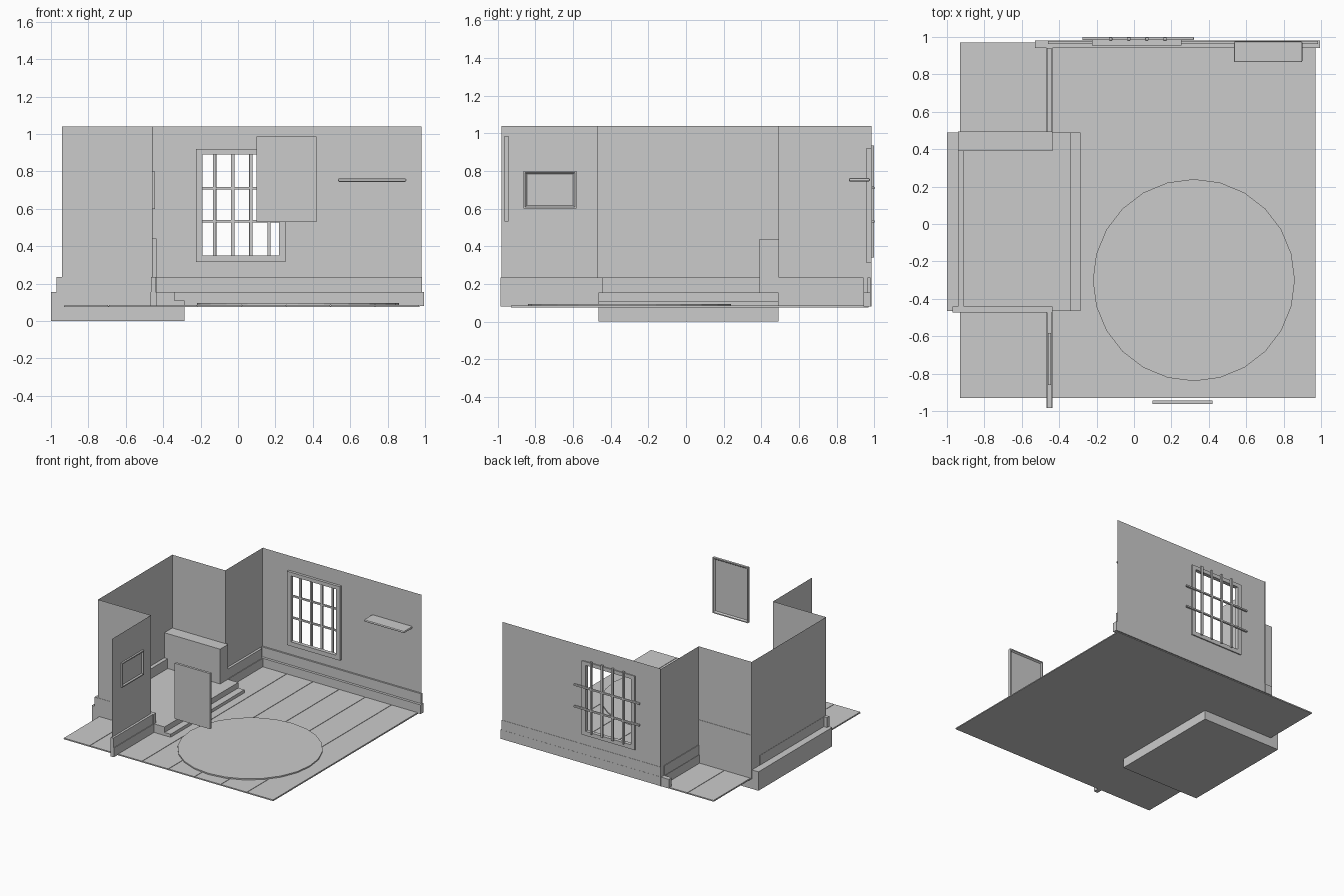
import bpy, bmesh, math
from mathutils import Matrix

if "Cube" in bpy.data.objects:
    bpy.data.objects.remove(bpy.data.objects["Cube"])


def finish(name, bm):
    me = bpy.data.meshes.new(name)
    bm.to_mesh(me)
    bm.free()
    ob = bpy.data.objects.new(name, me)
    bpy.context.collection.objects.link(ob)
    return ob


def box(name, x0, x1, y0, y1, z0, z1, bevel=0):
    bm = bmesh.new()
    bmesh.ops.create_cube(bm, size=1)
    for v in bm.verts:
        v.co = ((x0 + x1) / 2 + v.co.x * (x1 - x0),
                (y0 + y1) / 2 + v.co.y * (y1 - y0),
                (z0 + z1) / 2 + v.co.z * (z1 - z0))
    ob = finish(name, bm)
    if bevel:
        m = ob.modifiers.new("bevel", "BEVEL")
        m.width, m.segments = bevel, 2
    return ob


def picture(name, w, h, d, loc, rot):
    # shallow block, front face inset for the rim and then sunk with a sloped edge
    bm = bmesh.new()
    bmesh.ops.create_cube(bm, size=1)
    bmesh.ops.scale(bm, vec=(w, d, h), verts=bm.verts)
    bm.normal_update()
    face = next(f for f in bm.faces if f.normal.y > 0.9)
    bmesh.ops.inset_region(bm, faces=[face], thickness=0.012)
    bmesh.ops.inset_region(bm, faces=[face], thickness=0.012, depth=-d * 0.6)
    bmesh.ops.rotate(bm, matrix=Matrix.Rotation(rot, 3, 'Z'), verts=bm.verts)
    bmesh.ops.translate(bm, vec=loc, verts=bm.verts)
    return finish(name, bm)


Z0, LEDGE, BASE, TOP = 0.08, 0.155, 0.235, 1.04

# floor slab with planks running front to back
box("floor_slab", -0.93, 0.97, -0.93, 0.97, 0.075, 0.081)
n = 8
pw = 1.9 / n
for i in range(n):
    x = -0.93 + i * pw
    box(f"floor_plank_{i}", x + 0.002, x + pw - 0.002, -0.93, 0.97, 0.081, 0.085)

# round rug
bm = bmesh.new()
bmesh.ops.create_cone(bm, cap_ends=True, segments=24, radius1=0.54, radius2=0.54, depth=0.01,
                      matrix=Matrix.Translation((0.32, -0.30, 0.09)))
finish("rug", bm)

# alcove platform with a lower step
box("alcove_platform", -1.0, -0.34, -0.465, 0.49, 0, LEDGE)
box("platform_step", -0.34, -0.285, -0.465, 0.49, 0, 0.11)

# thin left wall folding around the alcove
path = [(-0.457, -0.98), (-0.46, -0.47), (-0.94, -0.47), (-0.94, 0.492), (-0.46, 0.492), (-0.46, 0.985)]
bm = bmesh.new()
cols = [[bm.verts.new((x, y, z)) for z in (Z0, TOP)] for x, y in path]
for a, b in zip(cols, cols[1:]):
    bm.faces.new((a[0], a[1], b[1], b[0]))
finish("left_wall", bm)

# back wall with a window opening
wx0, wx1, wz0, wz1 = -0.19, 0.22, 0.35, 0.89
bm = bmesh.new()
g = [[bm.verts.new((x, 0.977, z)) for z in (Z0, wz0, wz1, TOP)] for x in (-0.46, wx0, wx1, 0.98)]
for i in range(3):
    for j in range(3):
        if (i, j) != (1, 1):
            bm.faces.new((g[i][j], g[i + 1][j], g[i + 1][j + 1], g[i][j + 1]))
finish("back_wall", bm)

# window frame
fw, fy0, fy1 = 0.035, 0.955, 0.986
for s, x in (("left", wx0 - fw), ("right", wx1)):
    box(f"window_frame_{s}", x, x + fw, fy0, fy1, wz0 - fw, wz1 + 0.03)
box("window_frame_bottom", wx0, wx1, fy0, fy1, wz0 - fw, wz0)
box("window_frame_top", wx0, wx1, fy0, fy1, wz1, wz1 + 0.03)

# window bars on the outside
for i in range(4):
    x = -0.125 + i * 0.097
    box(f"window_bar_vertical_{i}", x - 0.009, x + 0.009, 0.982, 0.998, 0.34, 0.935, 0.003)
for i, z in enumerate((0.533, 0.71)):
    box(f"window_bar_horizontal_{i}", -0.275, 0.32, 0.984, 1.0, z - 0.007, z + 0.007, 0.003)

# baseboards: thick lower band, thinner upper band
box("back_baseboard_lower", -0.53, 0.995, 0.942, 0.98, Z0, LEDGE)
box("back_baseboard_upper", -0.46, 0.985, 0.963, 0.979, LEDGE, BASE)
for s, y0, y1 in (("front", -0.985, -0.465), ("rear", 0.49, 0.942)):
    box(f"side_baseboard_{s}_lower", -0.468, -0.435, y0, y1, Z0, LEDGE)
    box(f"side_baseboard_{s}_upper", -0.465, -0.44, y0, y1, LEDGE, BASE)
box("alcove_baseboard_left", -0.942, -0.91, -0.44, 0.39, LEDGE, BASE)
box("alcove_baseboard_front", -0.97, -0.435, -0.472, -0.44, LEDGE, BASE)

# low bench block in the alcove
box("alcove_bench", -0.94, -0.435, 0.39, 0.495, LEDGE, 0.44)

# wall shelf and pictures
box("wall_shelf", 0.535, 0.90, 0.865, 0.976, 0.744, 0.762, 0.007)
picture("front_picture", 0.32, 0.455, 0.02, (0.26, -0.953, 0.758), 0)
picture("side_picture", 0.28, 0.20, 0.016, (-0.452, -0.722, 0.70), -math.pi / 2)
